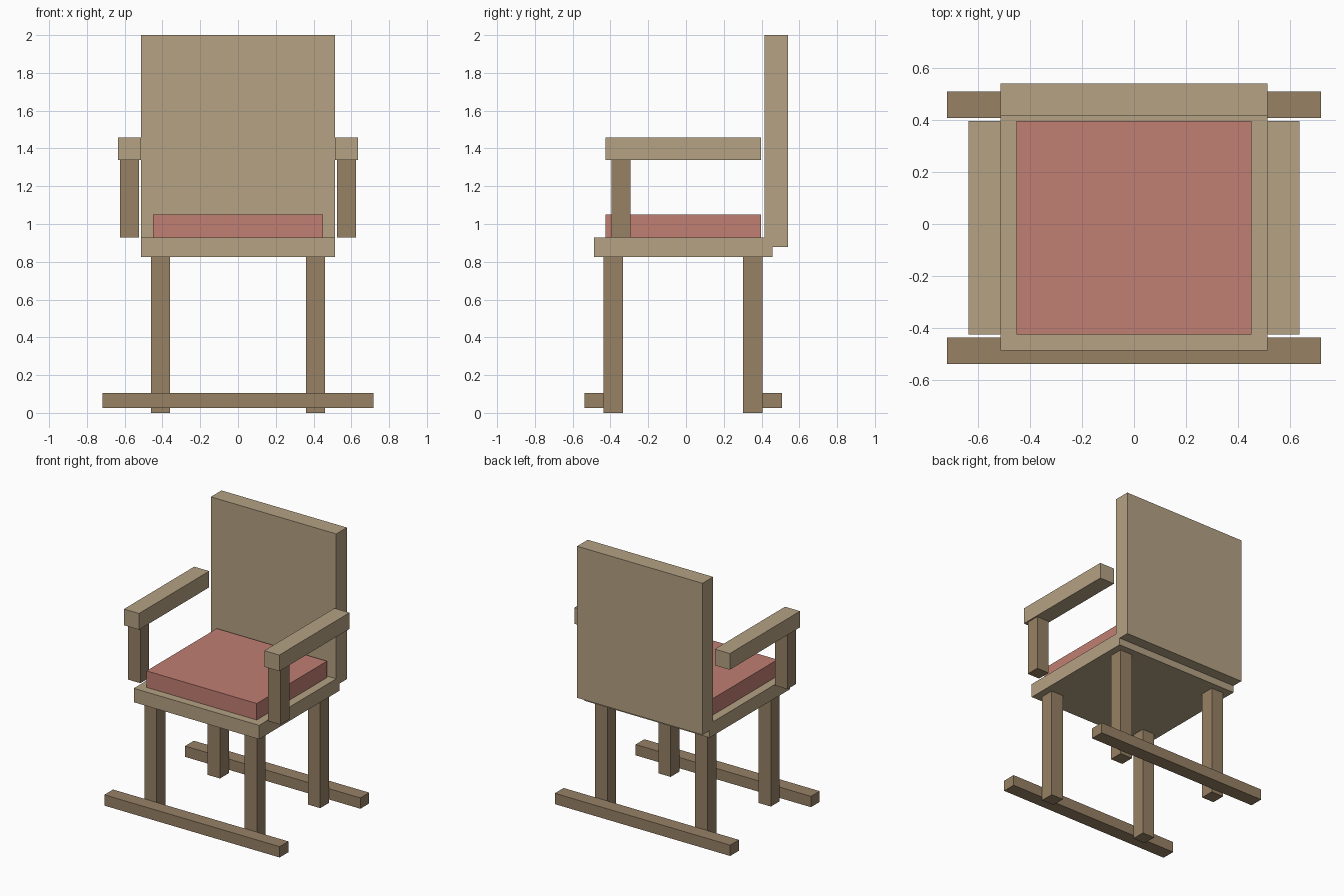
import bpy

if "Cube" in bpy.data.objects:
    bpy.data.objects.remove(bpy.data.objects["Cube"])


def material(name, rgb):
    m = bpy.data.materials.new(name)
    m.diffuse_color = (*rgb, 1.0)
    m.use_nodes = True
    m.node_tree.nodes["Principled BSDF"].inputs["Base Color"].default_value = m.diffuse_color
    return m


light_wood = material("light_wood", (0.46, 0.36, 0.23))
dark_wood = material("dark_wood", (0.31, 0.22, 0.13))
fabric = material("red_fabric", (0.53, 0.21, 0.17))


def box(name, x, y, z, mat):
    """Box from (min, max) ranges on each axis."""
    bpy.ops.mesh.primitive_cube_add(size=1)
    ob = bpy.context.object
    ob.name = name
    ob.location = [(a + b) / 2 for a, b in (x, y, z)]
    ob.scale = [b - a for a, b in (x, y, z)]
    bpy.ops.object.transform_apply(location=True, rotation=False, scale=True)
    ob.data.materials.append(mat)
    return ob


def box_pair(name, x, y, z, mat):
    """Right-hand box and its mirror image on the left."""
    box(name + "_right", x, y, z, mat)
    box(name + "_left", (-x[1], -x[0]), y, z, mat)


# Seat, backrest and cushion
box("seat", (-0.513, 0.513), (-0.486, 0.457), (0.825, 0.928), light_wood)
box("backrest", (-0.513, 0.513), (0.416, 0.54), (0.878, 2.0), light_wood)
box("cushion", (-0.451, 0.451), (-0.425, 0.396), (0.928, 1.05), fabric)

# Armrests and their posts
box_pair("armrest", (0.513, 0.636), (-0.425, 0.396), (1.338, 1.458), light_wood)
box_pair("arm_post", (0.523, 0.625), (-0.395, -0.293), (0.928, 1.338), dark_wood)

# Legs with a long floor rail outside each pair
for side, leg_y, rail_y in (
    ("front", (-0.436, -0.334), (-0.538, -0.436)),
    ("back", (0.303, 0.406), (0.406, 0.509)),
):
    box_pair(side + "_leg", (0.36, 0.461), leg_y, (0.0, 0.825), dark_wood)
    box(side + "_rail", (-0.718, 0.718), rail_y, (0.025, 0.105), dark_wood)
